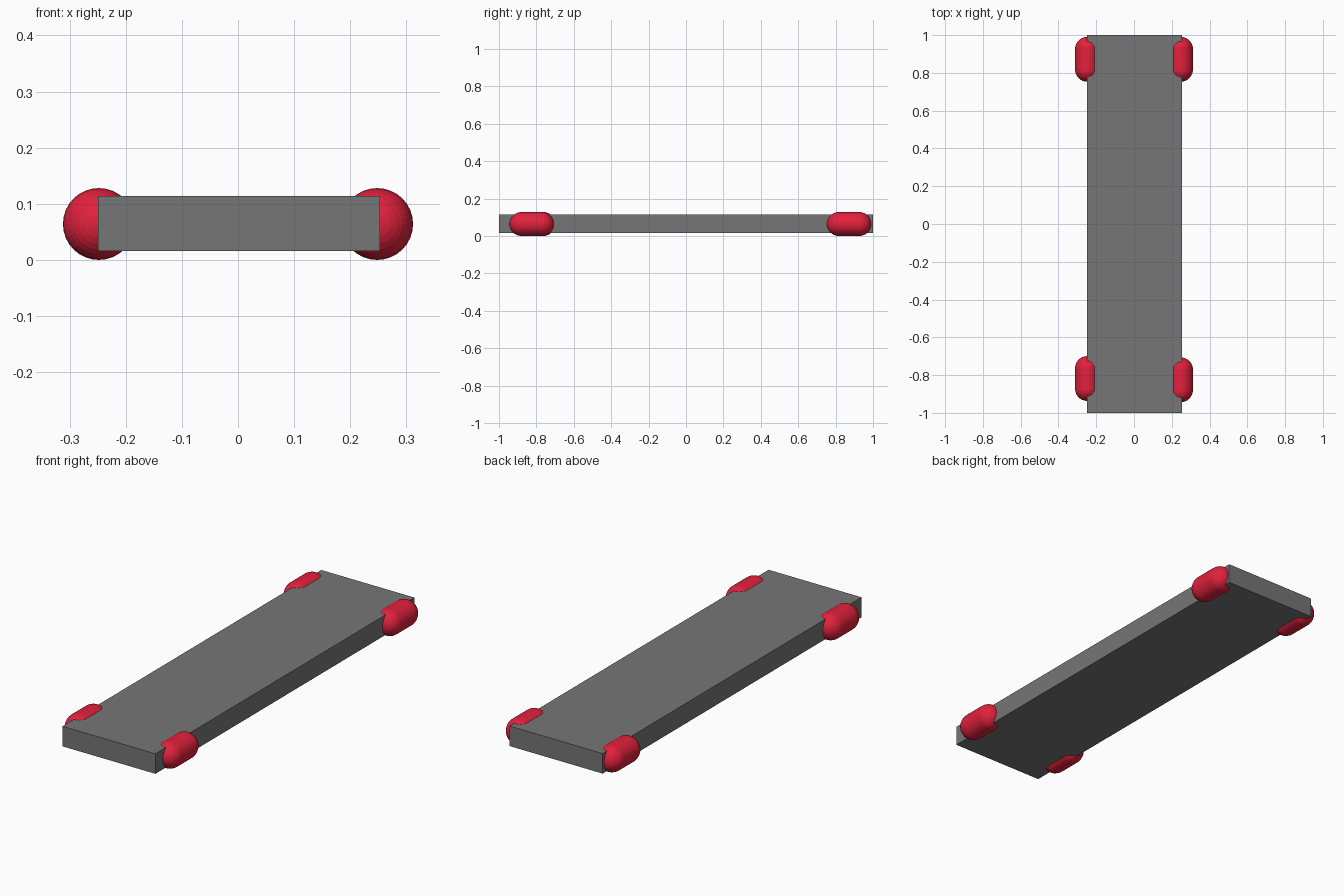
import bpy, bmesh
from math import sin, cos, pi
from mathutils import Matrix

if "Cube" in bpy.data.objects:
    bpy.data.objects.remove(bpy.data.objects["Cube"])

RADIUS, LENGTH = 0.064, 0.237


def material(name, color):
    mat = bpy.data.materials.new(name)
    mat.diffuse_color = color
    mat.use_nodes = True
    mat.node_tree.nodes["Principled BSDF"].inputs["Base Color"].default_value = mat.diffuse_color
    return mat


red = material("red", (0.76, 0.015, 0.045, 1))
dark_grey = material("dark_grey", (0.18, 0.18, 0.18, 1))


def finish(bm, name, mat):
    mesh = bpy.data.meshes.new(name)
    bm.to_mesh(mesh)
    bm.free()
    obj = bpy.data.objects.new(name, mesh)
    bpy.context.collection.objects.link(obj)
    mesh.materials.append(mat)
    return obj


# Flat deck
bm = bmesh.new()
bmesh.ops.create_cube(bm, size=1, matrix=Matrix.Translation((0.002, 0, 0.065))
                      @ Matrix.Diagonal((0.503, 2, 0.098, 1)))
finish(bm, "deck", dark_grey)


# Pill-shaped wheel lying along y, faceted: half-round ends on a short cylinder
def wheel(name, x, y):
    half = LENGTH / 2 - RADIUS
    steps = 8
    arc = [(RADIUS * cos(a), half + RADIUS * sin(a))
           for a in (i * pi / 2 / steps for i in range(steps + 1))]
    profile = [(r, -t) for r, t in reversed(arc)] + arc
    bm = bmesh.new()
    verts = [bm.verts.new((max(r, 0), t, 0)) for r, t in profile]
    edges = [bm.edges.new(pair) for pair in zip(verts, verts[1:])]
    bmesh.ops.spin(bm, geom=verts + edges, cent=(0, 0, 0), axis=(0, 1, 0),
                   angle=2 * pi, steps=32, use_duplicate=False)
    bmesh.ops.remove_doubles(bm, verts=bm.verts, dist=1e-5)
    bmesh.ops.recalc_face_normals(bm, faces=bm.faces)
    finish(bm, name, red).location = (x, y, RADIUS)


for side, x, y_front in (("left", -0.248, -0.818), ("right", 0.248, -0.825)):
    wheel("front_wheel_" + side, x, y_front)
    wheel("back_wheel_" + side, x, 0.872)
